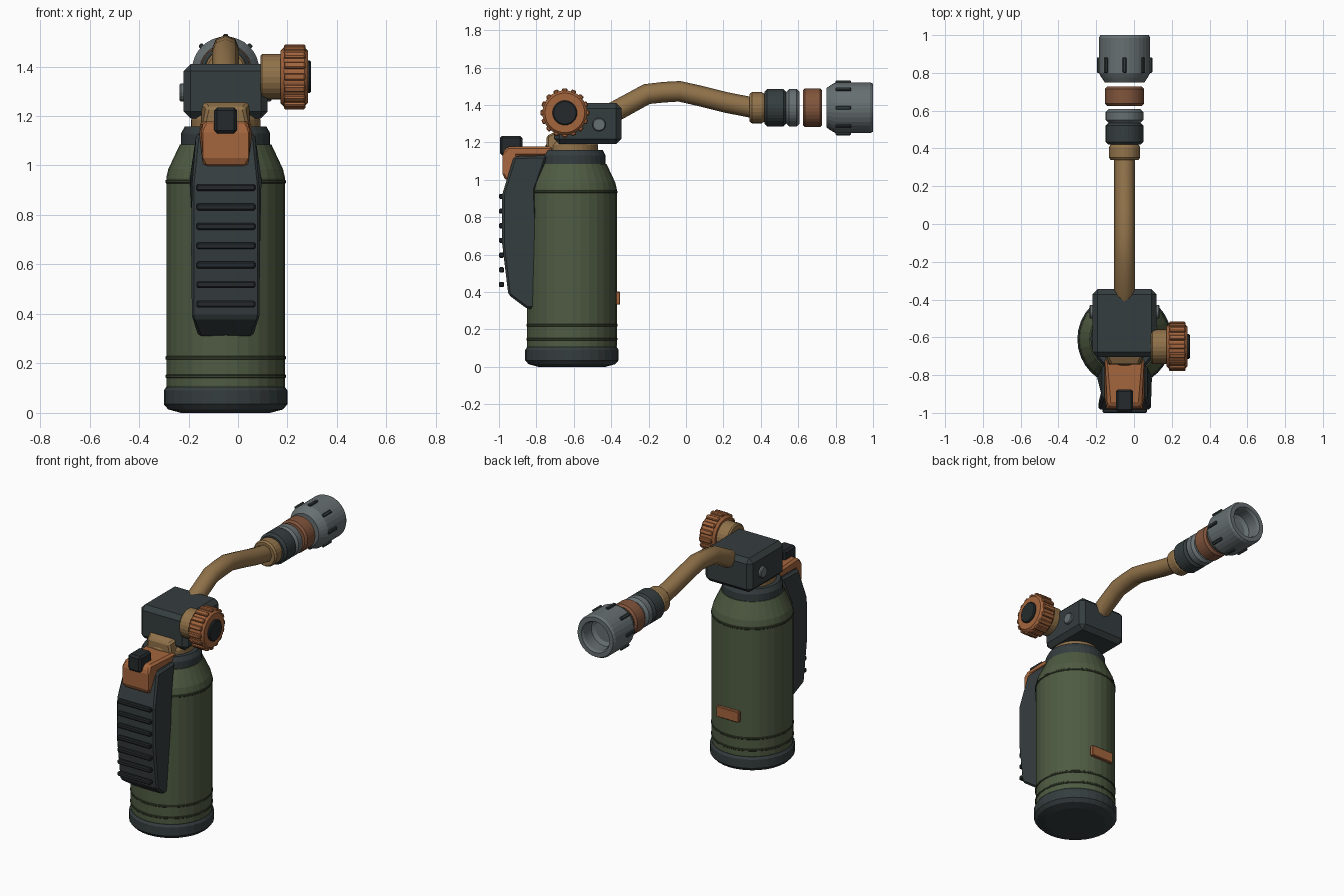
import bpy, bmesh, math
from mathutils import Vector, Matrix

cube = bpy.data.objects.get("Cube")
if cube:
    bpy.data.objects.remove(cube, do_unlink=True)


def material(name, r, g, b):
    m = bpy.data.materials.new(name)
    m.use_nodes = True
    m.diffuse_color = (r, g, b, 1)
    m.node_tree.nodes["Principled BSDF"].inputs["Base Color"].default_value = (r, g, b, 1)
    return m


SLATE = material("dark slate", .036, .047, .049)
RUBBER = material("black rubber", .018, .023, .025)
GREEN = material("olive green", .078, .105, .055)
DARK_GREEN = material("dark olive", .04, .054, .028)
BRASS = material("brass", .28, .168, .068)
COPPER = material("copper", .37, .13, .047)
BRONZE = material("heated bronze", .22, .09, .045)
STEEL = material("grey steel", .135, .16, .168)

CX, CY = -.05, -.61          # canister axis
NOZZLE_Z = 1.385             # torch axis height
UP, BACK, SIDE = Vector((0, 0, 1)), Vector((0, 1, 0)), Vector((1, 0, 0))


def finish(name, bm, mat, bevel=0):
    bmesh.ops.recalc_face_normals(bm, faces=bm.faces)
    mesh = bpy.data.meshes.new(name)
    bm.to_mesh(mesh)
    bm.free()
    mesh.materials.append(mat)
    ob = bpy.data.objects.new(name, mesh)
    bpy.context.scene.collection.objects.link(ob)
    if bevel:
        mod = ob.modifiers.new("Bevel", "BEVEL")
        mod.width = bevel
        mod.segments = 1
        mod.limit_method = "ANGLE"
    return ob


def lathe(name, profile, origin, axis, mat, sides=32):
    """Revolve (radius, distance along axis) points and cap both ends."""
    bm = bmesh.new()
    turn = UP.rotation_difference(axis)
    rings = []
    for r, t in profile:
        ring = []
        for i in range(sides):
            a = math.tau * i / sides
            p = turn @ Vector((r * math.cos(a), r * math.sin(a), t))
            ring.append(bm.verts.new(p + Vector(origin)))
        rings.append(ring)
    for a, b in zip(rings, rings[1:]):
        for i in range(sides):
            j = (i + 1) % sides
            bm.faces.new((a[i], a[j], b[j], b[i]))
    bm.faces.new(rings[0])
    bm.faces.new(rings[-1])
    return finish(name, bm, mat)


def drum(name, r, start, end, origin, axis, mat, c=.012, sides=32):
    """Cylinder with chamfered rims."""
    return lathe(name, [(r - c, start), (r, start + c), (r, end - c), (r - c, end)],
                 origin, axis, mat, sides)


def box(name, x, y, z, mat, bevel=0, matrix=None):
    bm = bmesh.new()
    bmesh.ops.create_cube(bm, size=1)
    for v in bm.verts:
        v.co = [(lo + hi) / 2 + c * (hi - lo) for c, (lo, hi) in zip(v.co, (x, y, z))]
    if matrix:
        bm.transform(matrix)
    return finish(name, bm, mat, bevel)


def side_prism(name, outline, half_width, mat, bevel, taper):
    """Extrude a (y, z) outline across x; taper gives the width factor at (y, z)."""
    bm = bmesh.new()
    caps = [[bm.verts.new((CX + s * half_width * taper(y, z), y, z)) for y, z in outline]
            for s in (-1, 1)]
    for cap in caps:
        bm.faces.new(cap)
    n = len(outline)
    for i in range(n):
        j = (i + 1) % n
        bm.faces.new((caps[0][i], caps[0][j], caps[1][j], caps[1][i]))
    return finish(name, bm, mat, bevel)


# Canister: base, body, bands and collars
can = (CX, CY, 0)
lathe("base_cap", [(.18, 0), (.232, .014), (.25, .035), (.25, .09), (.24, .105)], can, UP, SLATE)
lathe("canister", [(.238, .1), (.24, .11), (.24, .95), (.232, .985), (.185, 1.085)], can, UP, GREEN)
for i, z in enumerate((.148, .222, .935)):
    drum(f"band_{i + 1}", .244, z - .007, z + .007, can, UP, DARK_GREEN, .003)
lathe("neck_collar", [(.18, 1.075), (.18, 1.13), (.165, 1.158)], can, UP, SLATE)
lathe("brass_neck", [(.14, 1.14), (.14, 1.185), (.125, 1.21)], can, UP, BRASS)
box("rear_plate", (CX - .08, CX + .08), (-.375, -.352), (.332, .402), COPPER, .004)

# Grip with ridges
grip = [(-.74, 1.13), (-.92, 1.125), (-.983, .92), (-.983, .66), (-.95, .385),
        (-.85, .31), (-.78, .31), (-.805, .945)]
side_prism("grip", grip, .14, SLATE, .012,
           lambda y, z: .85 if z > 1.1 else (.78 if z < .35 else 1))
for i in range(7):
    z = .44 + .0785 * i
    box(f"grip_ridge_{i + 1}", (-.168, .07), (-1, -.972), (z - .014, z + .014), RUBBER, .006)

# Trigger, button and pivot
trigger = [(-.71, 1.178), (-.955, 1.178), (-.98, 1.145), (-.98, 1.03), (-.965, .995),
           (-.9, .995), (-.9, 1.125), (-.71, 1.125)]
side_prism("trigger", trigger, .105, COPPER, .012,
           lambda y, z: .8 if z < 1.01 or (z > 1.17 and y < -.9) else 1)
box("trigger_button", (CX - .046, CX + .046), (-.995, -.875), (1.13, 1.235), RUBBER, .012)
side_prism("trigger_pivot", [(-.745, 1.13), (-.745, 1.235), (-.69, 1.262), (-.66, 1.13)],
           .1, BRASS, .01, lambda y, z: .75 if y < -.7 and z > 1.2 else 1)

# Valve block with a screw on each side
box("valve_block", (-.22, .12), (-.705, -.345), (1.19, 1.41), SLATE, .028)
for name, side in (("left", 1), ("right", -1)):
    drum(f"screw_{name}", .036, .15, .186, (CX, -.465, 1.295), SIDE * side, STEEL, .005, 16)

# Control knob
knob = (0, -.648, 1.358)
drum("knob_collar", .092, .09, .18, knob, SIDE, BRASS, .008, 24)
drum("knob", .12, .172, .282, knob, SIDE, COPPER, .014)
for i in range(16):
    turn = Matrix.Translation(knob) @ Matrix.Rotation(math.tau * i / 16, 4, "X")
    box(f"knob_tooth_{i + 1}", (.185, .272), (-.014, .014), (.1, .131), COPPER, .005, turn)
drum("knob_cap", .066, .27, .296, knob, SIDE, RUBBER, .006, 24)

# Bent neck pipe
curve = bpy.data.curves.new("neck_pipe", "CURVE")
curve.dimensions = "3D"
curve.bevel_depth = .055
curve.bevel_resolution = 2
curve.use_fill_caps = True
path = [(-.46, 1.315), (-.38, 1.365), (-.21, 1.458), (-.12, 1.468), (-.035, 1.473),
        (.08, 1.447), (.22, 1.412), (.36, 1.385)]
spline = curve.splines.new("POLY")
spline.points.add(len(path) - 1)
for point, (y, z) in zip(spline.points, path):
    point.co = (CX, y, z, 1)
curve.materials.append(BRASS)
bpy.context.scene.collection.objects.link(bpy.data.objects.new("neck_pipe", curve))

# Torch rings along the nozzle axis
torch = (CX, 0, NOZZLE_Z)
lathe("brass_ferrule", [(.074, .34), (.083, .352), (.083, .405), (.072, .425)],
      torch, BACK, BRASS, 24)
drum("dark_ring", .1, .42, .535, torch, BACK, SLATE, .014)
drum("steel_ring", .1, .535, .608, torch, BACK, STEEL, .016)
drum("bronze_ring", .104, .625, .728, torch, BACK, BRONZE, .012)

# Hollow nozzle with fins
lathe("nozzle", [(.105, .75), (.122, .775), (.136, .8), (.136, .985), (.128, 1),
                 (.1, 1), (.092, .985), (.092, .91), (.07, .895)], torch, BACK, STEEL)
for i in range(8):
    turn = Matrix.Translation(torch) @ Matrix.Rotation(math.tau * i / 8, 4, "Y")
    box(f"nozzle_fin_{i + 1}", (-.01, .01), (.8, .882), (.12, .147), SLATE, .004, turn)
